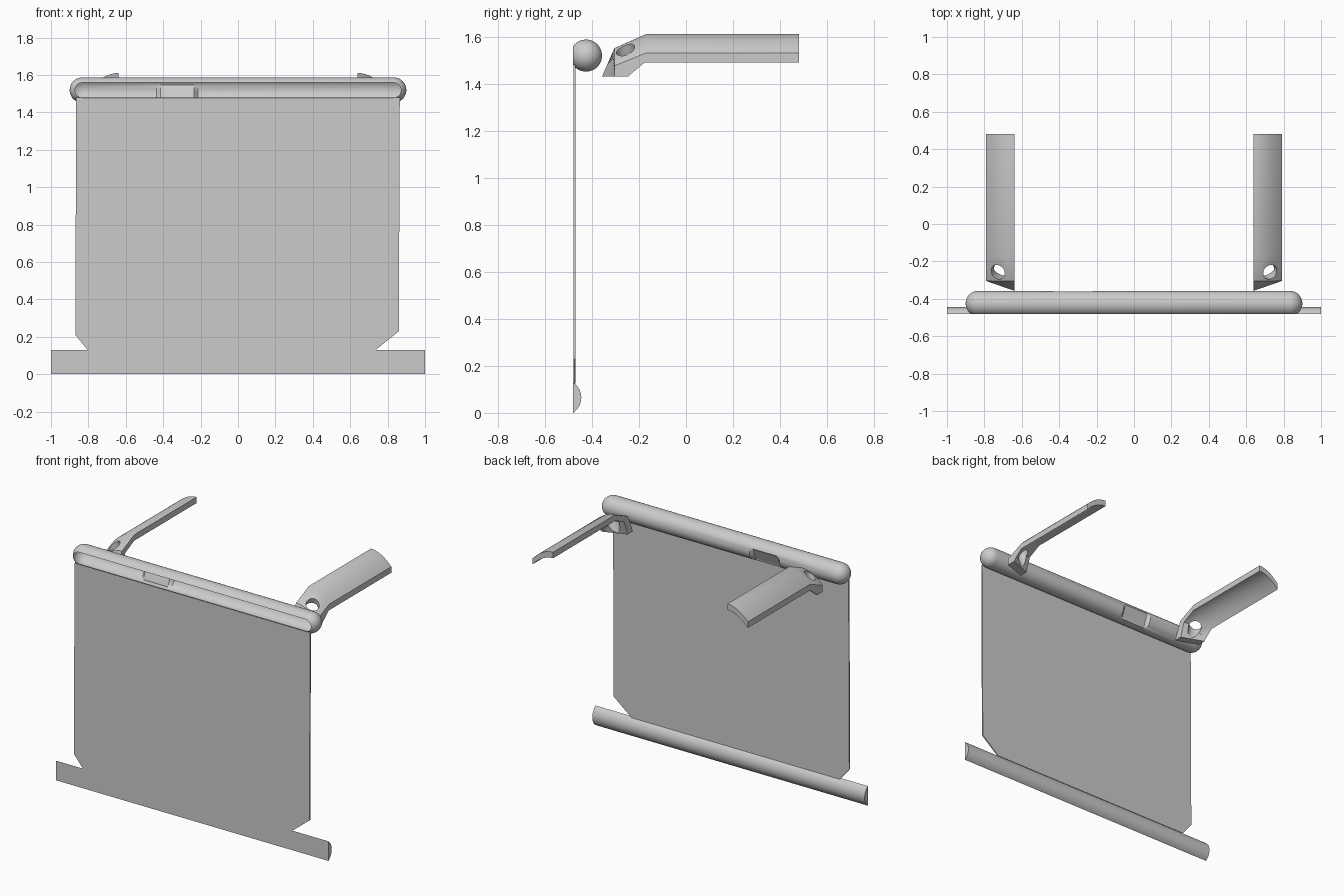
import bpy, bmesh, math
from mathutils import Vector

if "Cube" in bpy.data.objects:
    bpy.data.objects.remove(bpy.data.objects["Cube"])


def finish(name, bm, angle=30):
    bmesh.ops.remove_doubles(bm, verts=bm.verts[:], dist=1e-5)
    bmesh.ops.recalc_face_normals(bm, faces=bm.faces[:])
    me = bpy.data.meshes.new(name)
    bm.to_mesh(me)
    bm.free()
    ob = bpy.data.objects.new(name, me)
    bpy.context.collection.objects.link(ob)
    bpy.ops.object.select_all(action='DESELECT')
    ob.select_set(True)
    bpy.context.view_layer.objects.active = ob
    bpy.ops.object.shade_smooth_by_angle(angle=math.radians(angle))
    return ob


def loft(rings, caps=True):
    """Skin a list of closed rings of points."""
    bm = bmesh.new()
    vs = [[bm.verts.new(p) for p in r] for r in rings]
    n = len(vs[0])
    for a, b in zip(vs, vs[1:]):
        for i in range(n):
            j = (i + 1) % n
            bm.faces.new((a[i], a[j], b[j], b[i]))
    if caps:
        bm.faces.new(vs[0][::-1])
        bm.faces.new(vs[-1])
    return bm


# bottom bar: flat front, bulging back
def bar_ring(x):
    half, bulge, n = 0.065, 0.035, 14
    r = (half ** 2 + bulge ** 2) / (2 * bulge)
    a = math.asin(half / r)
    ring = []
    for i in range(n + 1):
        t = -a + 2 * a * i / n
        ring.append((x, -0.48 + bulge - r + r * math.cos(t), half + r * math.sin(t)))
    return ring


finish("bottom_bar", loft([bar_ring(-1), bar_ring(1)]))

# hanging screen with clipped lower corners
outline = [(-0.80, 0.125), (0.73, 0.125), (0.86, 0.23), (0.865, 1.478),
           (-0.865, 1.478), (-0.87, 0.21)]
finish("screen", loft([[(x, y, z) for x, z in outline] for y in (-0.479, -0.470)]))

# roller housing: capsule shell, open at the front, with a recess in the back
R, CY, CZ, END, SEG = 0.068, -0.425, 1.519, 0.832, 48
prof = [(-END - R * math.cos(t), R * math.sin(t))
        for t in [math.radians(7.5 * i) for i in range(13)]]
stations = prof + [(x, R) for x in (-0.435, -0.415, -0.235, -0.215)]
stations += [(-x, r) for x, r in reversed(prof)]
rings = []
for x, r in stations:
    ring = []
    for i in range(SEG):
        a = 2 * math.pi * i / SEG
        d = Vector((0, math.cos(a), math.sin(a))) * r
        deg = (math.degrees(a) + 180) % 360 - 180
        if -0.42 < x < -0.23 and -61 < deg < 16:
            n = Vector((0, math.cos(math.radians(-22.5)), math.sin(math.radians(-22.5))))
            d += n * (0.046 - d.dot(n))
        ring.append((x, CY + d.y, CZ + d.z))
    rings.append(ring)
bm = loft(rings, caps=False)
bmesh.ops.remove_doubles(bm, verts=bm.verts[:], dist=1e-5)
bmesh.ops.bisect_plane(bm, geom=bm.verts[:] + bm.edges[:] + bm.faces[:],
                       plane_co=(0, -0.48, 0), plane_no=(0, -1, 0), clear_outer=True)
finish("roller_housing", bm)


# curved mounting arms, bent down at the front, with a screw hole
def arm_ring(side, top_in, top_out, low_in, low_out, n=10):
    """Each argument is (y, z) at the inner or outer long edge."""
    ring = []
    for (a, b), ks in (((top_in, top_out), range(n + 1)),
                       ((low_in, low_out), range(n, -1, -1))):
        for k in ks:
            t = k / n
            ring.append((side * (0.64 + 0.15 * t), a[0] + (b[0] - a[0]) * t,
                         a[1] + (b[1] - a[1]) * t * t))
    return ring


arm_stations = [
    ((0.48, 1.61), (0.48, 1.53), (0.48, 1.57), (0.48, 1.49)),
    ((-0.17, 1.61), (-0.17, 1.53), (-0.175, 1.57), (-0.175, 1.49)),
    ((-0.305, 1.55), (-0.305, 1.475), (-0.268, 1.525), (-0.24, 1.436)),
    ((-0.357, 1.43), (-0.305, 1.43), (-0.30, 1.43), (-0.245, 1.43)),
]
for side, label in ((-1, "left"), (1, "right")):
    arm = finish(label + "_mounting_arm", loft([arm_ring(side, *s) for s in arm_stations]))
    bpy.ops.mesh.primitive_cylinder_add(vertices=20, radius=0.041, depth=0.22,
                                        location=(side * 0.725, -0.255, 1.535))
    cutter = bpy.context.object
    cutter.name = label + "_hole_cutter"
    axis = Vector((side * 0.35, -0.2, 0.9))
    cutter.rotation_euler = axis.to_track_quat('Z', 'Y').to_euler()
    cutter.hide_render = True
    cutter.hide_set(True)
    mod = arm.modifiers.new("hole", 'BOOLEAN')
    mod.operation = 'DIFFERENCE'
    mod.solver = 'EXACT'
    mod.object = cutter
